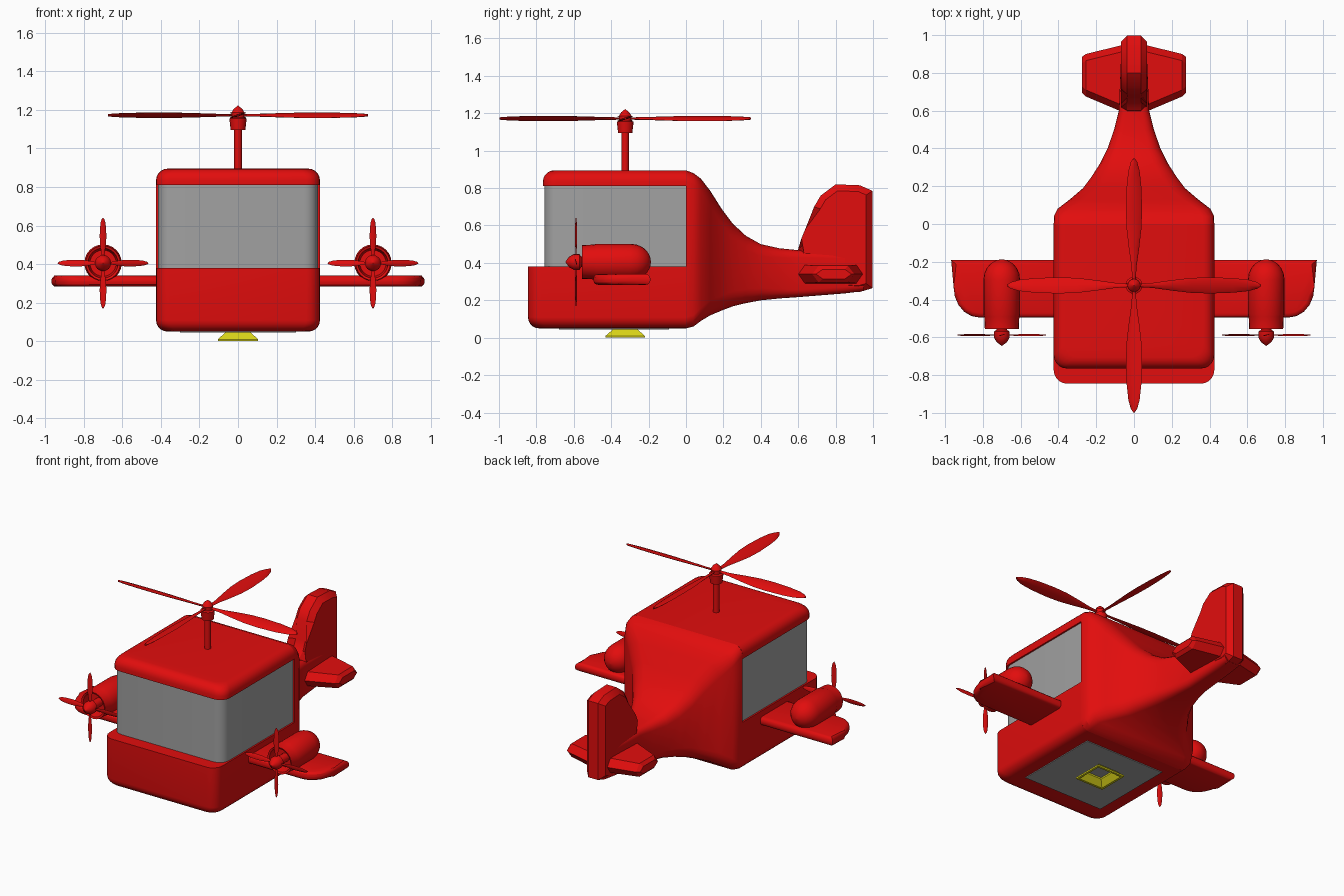
import bpy, bmesh
from math import sin, cos, pi, radians
from mathutils import Matrix, Vector

cube = bpy.data.objects.get("Cube")
if cube:
    bpy.data.objects.remove(cube)


def material(name, rgb):
    m = bpy.data.materials.new(name)
    m.use_nodes = True
    m.diffuse_color = (*rgb, 1)
    m.node_tree.nodes["Principled BSDF"].inputs["Base Color"].default_value = (*rgb, 1)
    return m


RED = material("red paint", (0.76, 0.004, 0.004))
GREY = material("grey glass", (0.36, 0.36, 0.36))
YELLOW = material("yellow metal", (0.75, 0.7, 0.01))


def finish(name, bm, mat, matrix=Matrix(), smooth=True):
    bmesh.ops.transform(bm, matrix=matrix, verts=bm.verts)
    bmesh.ops.recalc_face_normals(bm, faces=bm.faces)
    mesh = bpy.data.meshes.new(name)
    bm.to_mesh(mesh)
    bm.free()
    mesh.materials.append(mat)
    obj = bpy.data.objects.new(name, mesh)
    bpy.context.collection.objects.link(obj)
    if smooth:
        bpy.ops.object.select_all(action="DESELECT")
        obj.select_set(True)
        bpy.context.view_layer.objects.active = obj
        bpy.ops.object.shade_smooth_by_angle(angle=radians(30))
    return obj


def add_loft(bm, rings, closed=False):
    """Skin a row of rings; cap the ends, or join last to first."""
    loops = [[bm.verts.new(p) for p in ring] for ring in rings]
    pairs = list(zip(loops, loops[1:]))
    if closed:
        pairs.append((loops[-1], loops[0]))
    else:
        bm.faces.new(loops[0])
        bm.faces.new(loops[-1])
    n = len(loops[0])
    for a, b in pairs:
        for i in range(n):
            j = (i + 1) % n
            bm.faces.new((a[i], a[j], b[j], b[i]))


def loft(name, rings, mat, **kw):
    bm = bmesh.new()
    add_loft(bm, rings)
    return finish(name, bm, mat, **kw)


def circle(r, z, n, turn=0.0):
    return [(r * cos(turn + 2 * pi * i / n), r * sin(turn + 2 * pi * i / n), z) for i in range(n)]


def lathe(name, profile, mat, matrix=Matrix(), n=24):
    return loft(name, [circle(max(r, 0.001), z, n) for r, z in profile], mat, matrix=matrix)


def plan_ring(hw, front, z, r=0.07):
    """Plan outline with rounded front corners and a straight back at y = 0."""
    pts = [(hw, 0, z)]
    for side in (1, -1):
        arc = [(side * (hw - r + r * cos(a)), front + r - r * sin(a), z)
               for a in [pi / 2 * i / 5 for i in range(6)]]
        pts += arc if side == 1 else arc[::-1]
    return pts + [(-hw, 0, z)]


def section(y, hw, z0, z1, r):
    """Upright rounded rectangle across the fuselage."""
    pts = []
    for cx, cz, start in ((hw - r, z1 - r, 0), (r - hw, z1 - r, 1), (r - hw, z0 + r, 2), (hw - r, z0 + r, 3)):
        for i in range(5):
            a = pi / 2 * (start + i / 4)
            pts.append((cx + r * cos(a), y, cz + r * sin(a)))
    return pts


def prism(name, outline, axis, lo, hi, bevel, segments, mat):
    """Outline extruded along x or z, with bevelled edges."""
    bm = bmesh.new()
    put = (lambda p, h: (h, *p)) if axis == "x" else (lambda p, h: (*p, h))
    add_loft(bm, [[put(p, h) for p in outline] for h in (lo, hi)])
    flat = [e for e in bm.edges if abs((e.verts[0].co - e.verts[1].co)["xyz".index(axis)]) < 1e-5]
    bmesh.ops.bevel(bm, geom=flat, offset=bevel, segments=segments, affect="EDGES", profile=0.5)
    return finish(name, bm, mat)


def rotor(name, matrix, length, chord, pitch):
    """Four pitched, leaf-shaped blades."""
    bm = bmesh.new()
    shape = ((0.03, 0.2), (0.15, 0.32), (0.3, 0.65), (0.45, 0.92), (0.6, 1),
             (0.78, 0.9), (0.9, 0.7), (0.97, 0.4), (1, 0.08))
    for k in range(4):
        turn = Matrix.Rotation(k * pi / 2, 3, "Z") @ Matrix.Rotation(pitch, 3, "X")
        rings = []
        for t, w in shape:
            half = chord / 2 * w
            rings.append([turn @ Vector((length * t, half * cos(a), chord * 0.07 * sin(a)))
                          for a in [pi / 4 * i for i in range(8)]])
        add_loft(bm, rings)
    return finish(name, bm, RED, matrix)


# Cabin: lower hull, glass band and roof
R = 0.06
curve = [pi / 2 * i / 5 for i in range(6)]
lower = [plan_ring(0.425 - R * (1 - cos(a)), -0.845 + R * (1 - cos(a)), 0.05 + R * (1 - sin(a)))
         for a in curve[::-1]]
loft("lower_hull", lower + [plan_ring(0.425, -0.845, 0.38)], RED)
loft("windows", [plan_ring(0.414, -0.757, z) for z in (0.375, 0.82)], GREY)
upper = [plan_ring(0.425 - R * (1 - cos(a)), -0.765 + R * (1 - cos(a)), 0.895 - R * (1 - sin(a)))
         for a in curve]
loft("roof", [plan_ring(0.425, -0.765, 0.81)] + upper, RED)

# Rear fuselage tapering to the tail: y, half width, bottom, top, corner radius
stations = ((0, 0.425, 0.05, 0.895, 0.06), (0.04, 0.424, 0.06, 0.88, 0.06), (0.08, 0.405, 0.09, 0.85, 0.07),
            (0.13, 0.34, 0.12, 0.785, 0.08), (0.19, 0.27, 0.145, 0.69, 0.08), (0.25, 0.225, 0.168, 0.61, 0.08),
            (0.32, 0.18, 0.185, 0.545, 0.075), (0.4, 0.14, 0.2, 0.5, 0.065), (0.5, 0.105, 0.21, 0.478, 0.05),
            (0.6, 0.08, 0.217, 0.468, 0.04), (0.85, 0.07, 0.237, 0.46, 0.035), (0.95, 0.065, 0.25, 0.45, 0.03))
loft("rear_fuselage", [section(*s) for s in stations], RED)

# Tail fin and rear post
fin = ((0.58, 0.4), (0.6, 0.475), (0.645, 0.51), (0.67, 0.57), (0.685, 0.7), (0.72, 0.76), (0.8, 0.82),
       (0.93, 0.815), (0.997, 0.785), (0.997, 0.265), (0.93, 0.245), (0.8, 0.25))
prism("tail_fin", fin, "x", -0.07, 0.07, 0.034, 1, RED)


def hexagon(x, y0, y1, h):
    z, c = 0.34, 0.035
    return [(x, y0, z), (x, y0 + c, z + h), (x, y1 - c, z + h),
            (x, y1, z), (x, y1 - c, z - h), (x, y0 + c, z - h)]


# Main rotor
hub_at = Matrix.Translation((0, -0.325, 0))
lathe("mast", ((0.02, 0.87), (0.02, 1.1)), RED, hub_at, 16)
lathe("rotor_hub", ((0.038, 1.095), (0.045, 1.155), (0.032, 1.16), (0.034, 1.185), (0.022, 1.205), (0, 1.222)),
      RED, hub_at, 16)
rotor("main_rotor", Matrix.Translation((0, -0.325, 1.172)), 0.673, 0.09, radians(18))

# Both sides: stabilizer, wing, engine and propeller
wing = [(0.4, -0.19), (0.4, -0.495)]
wing += [(0.82 + 0.135 * sin(a), -0.335 - 0.16 * cos(a)) for a in curve] + [(0.968, -0.19)]
dome = [(0.097 * cos(a), 0.295 - 0.108 * sin(a)) for a in curve]
engine = [(0, 0.49), (0.068, 0.49), (0.078, 0.55), (0.09, 0.555), (0.093, 0.49), (0.097, 0.48)] + dome
spinner = ((0.028, 0.48), (0.028, 0.56), (0.042, 0.57), (0.042, 0.6), (0.028, 0.625), (0, 0.645))
forward = Matrix.Rotation(pi / 2, 4, "X")
for s, side in ((1, "left"), (-1, "right")):
    loft(side + "_stabilizer", [hexagon(s * 0.03, 0.58, 0.955, 0.05), hexagon(s * 0.255, 0.675, 0.9, 0.045),
                                hexagon(s * 0.275, 0.695, 0.885, 0.025)], RED, smooth=False)
    prism(side + "_wing", [(s * x, y) for x, y in wing], "z", 0.283, 0.34, 0.024, 3, RED)
    axis = Matrix.Translation((s * 0.7, 0, 0.405)) @ forward
    lathe(side + "_engine", engine, RED, axis)
    lathe(side + "_spinner", spinner, RED, axis, 16)
    rotor(side + "_propeller", axis @ Matrix.Translation((0, 0, 0.588)), 0.235, 0.036, radians(15))

# Belly hatch plate and square hook frame
hatch = [(sx * 0.3, y, 0) for sx, y in ((1, -0.68), (1, -0.09), (-1, -0.09), (-1, -0.68))]
loft("belly_hatch", [[(x, y, z) for x, y, _ in hatch] for z in (0.045, 0.053)], GREY, smooth=False)
bm = bmesh.new()
frame = ((0.065, 0.045), (0.105, 0.01), (0.105, 0), (0.09, 0), (0.055, 0.035), (0.055, 0.045))
add_loft(bm, [circle(h * 2 ** 0.5, z, 4, pi / 4) for h, z in frame], closed=True)
finish("belly_hook_frame", bm, YELLOW, hub_at, smooth=False)
